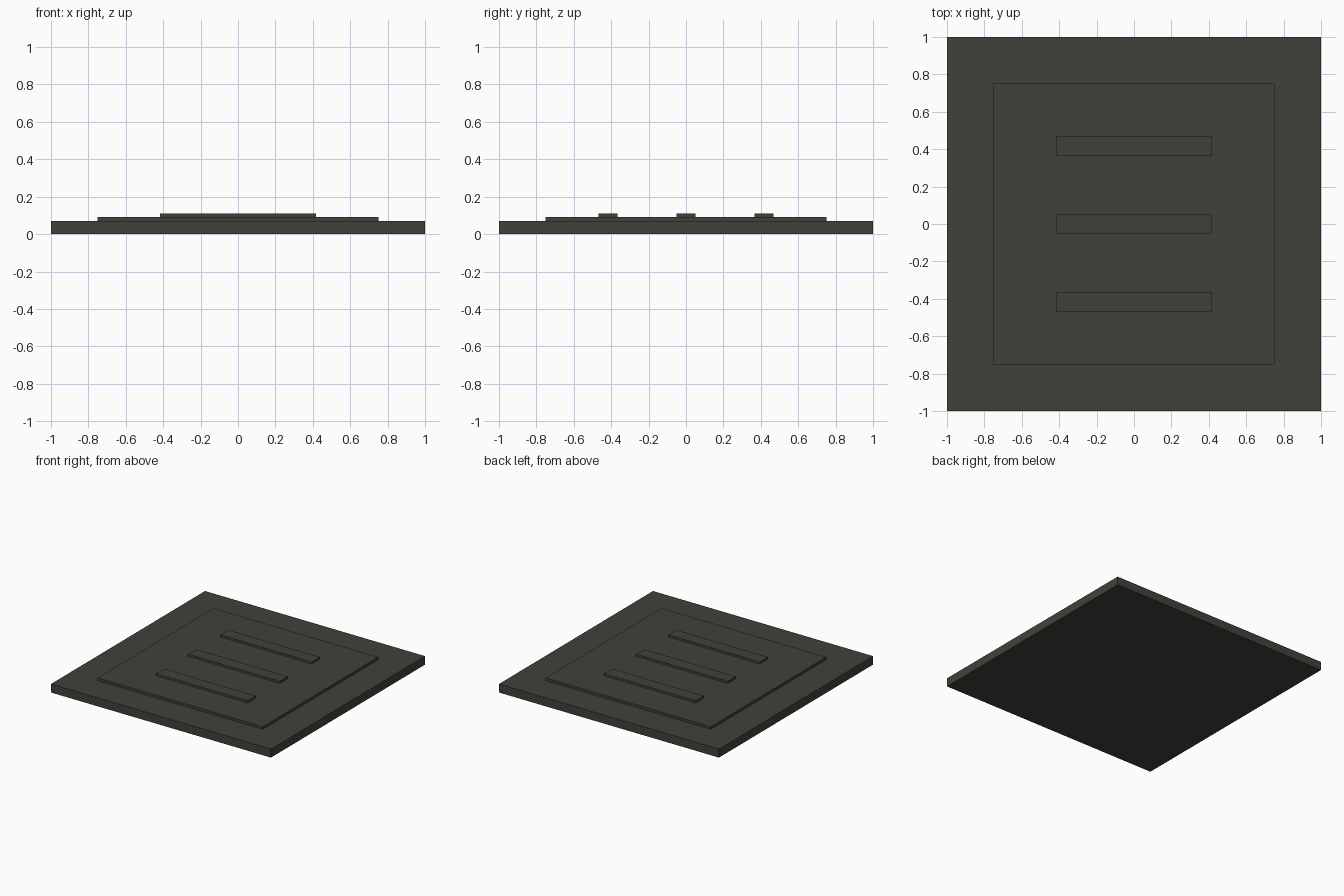
import bpy

default = bpy.data.objects.get("Cube")
if default:
    bpy.data.objects.remove(default, do_unlink=True)

# Single dark olive grey for the whole plate
COLOUR = (0.053, 0.053, 0.044, 1.0)
material = bpy.data.materials.new("dark_olive_grey")
material.use_nodes = True
material.diffuse_color = COLOUR
shader = next(n for n in material.node_tree.nodes if n.type == 'BSDF_PRINCIPLED')
shader.inputs["Base Color"].default_value = COLOUR
shader.inputs["Roughness"].default_value = 0.8


def add_box(name, width, depth, bottom, top, y=0.0):
    """Flat box centred on x, spanning bottom to top in z."""
    bpy.ops.mesh.primitive_cube_add(size=1, location=(0, y, (bottom + top) / 2))
    box = bpy.context.object
    box.name = name
    box.scale = (width, depth, top - bottom)
    bpy.ops.object.transform_apply(location=False, rotation=False, scale=True)
    box.data.materials.append(material)
    return box


BASE_TOP, PANEL_TOP, RIB_TOP = 0.07, 0.091, 0.109

# Square base slab and raised centre panel
add_box("base_slab", 2.0, 2.0, 0.0, BASE_TOP)
add_box("raised_panel", 1.5, 1.5, BASE_TOP, PANEL_TOP)

# Three evenly spaced ribs
RIB_SPACING = 0.417
for label, step in (("front", -1), ("middle", 0), ("back", 1)):
    add_box(f"{label}_rib", 0.832, 0.104, PANEL_TOP, RIB_TOP, step * RIB_SPACING)
